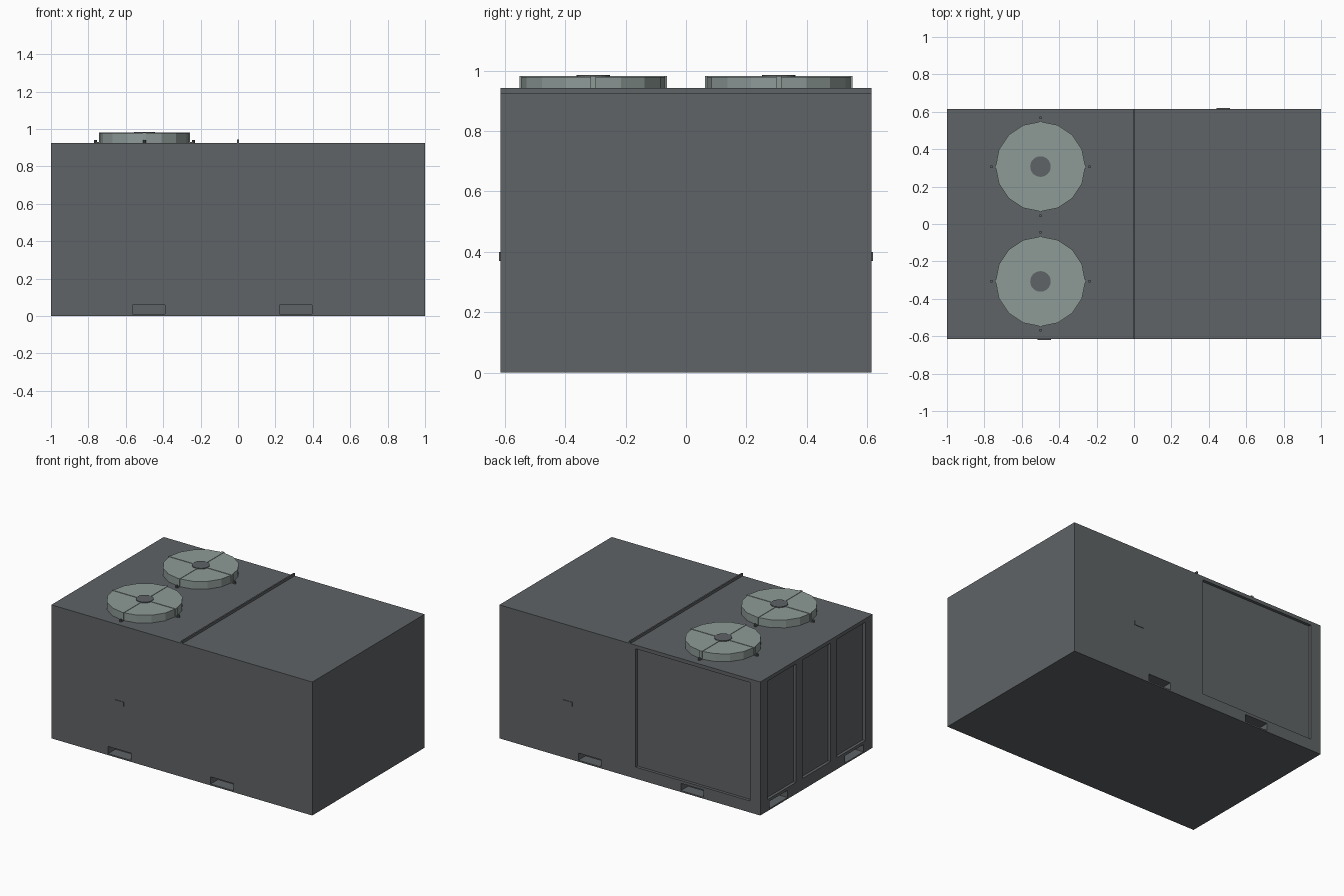
import bpy, bmesh
from math import cos, sin, pi
from mathutils import Matrix, Vector

cube = bpy.data.objects.get("Cube")
if cube:
    bpy.data.objects.remove(cube, do_unlink=True)


def material(name, rgb):
    m = bpy.data.materials.new(name)
    m.use_nodes = True
    m.diffuse_color = (*rgb, 1)
    m.node_tree.nodes["Principled BSDF"].inputs["Base Color"].default_value = (*rgb, 1)
    return m


GREY = material("casing grey", (0.115, 0.126, 0.132))
PALE = material("fan pale green grey", (0.27, 0.325, 0.31))


def finish(name, bm, mat):
    mesh = bpy.data.meshes.new(name)
    bm.to_mesh(mesh)
    bm.free()
    mesh.materials.append(mat)
    ob = bpy.data.objects.new(name, mesh)
    bpy.context.collection.objects.link(ob)
    return ob


def add_box(bm, x, y, z):
    """Box from (min, max) ranges on each axis."""
    centre = Vector([(a + b) / 2 for a, b in (x, y, z)])
    size = Vector([b - a for a, b in (x, y, z)])
    bmesh.ops.create_cube(bm, size=1, matrix=Matrix.Translation(centre) @ Matrix.Diagonal(size.to_4d()))


def add_disc(bm, x, y, z0, z1, radius, sides):
    bmesh.ops.create_cone(bm, cap_ends=True, segments=sides, radius1=radius, radius2=radius,
                          depth=z1 - z0, matrix=Matrix.Translation((x, y, (z0 + z1) / 2)))


def box(name, x, y, z, mat=GREY):
    bm = bmesh.new()
    add_box(bm, x, y, z)
    return finish(name, bm, mat)


W, D, TOP = 1.0, 0.615, 0.925
RECESS, POCKET = 0.02, 0.08
PANEL_Z, POCKET_Z = (0.08, 0.9), (0.01, 0.06)

# Casing with recessed panels and lifting pockets
casing = box("casing", (-W, W), (-D, D), (0, TOP))
cuts = bmesh.new()
add_box(cuts, (-0.923, -0.045), (D - RECESS, D + 0.1), PANEL_Z)
for y in (-0.38, 0, 0.38):
    add_box(cuts, (-W - 0.1, -W + RECESS), (y - 0.155, y + 0.155), PANEL_Z)
for y in (-0.415, 0.415):
    add_box(cuts, (-W - 0.1, -W + POCKET), (y - 0.1, y + 0.1), POCKET_Z)
for x in (-0.478, 0.308):
    add_box(cuts, (x - 0.087, x + 0.087), (-D - 0.1, -D + POCKET), POCKET_Z)
    add_box(cuts, (x - 0.087, x + 0.087), (D - POCKET, D + 0.1), POCKET_Z)
cutter = finish("casing_cutter", cuts, GREY)
cutter.hide_render = True
cutter.hide_set(True)
mod = casing.modifiers.new("recesses", "BOOLEAN")
mod.operation, mod.solver, mod.object = "DIFFERENCE", "EXACT", cutter

# Roof seam and door latches
box("roof_seam", (-0.005, 0.005), (-D, D), (TOP, 0.943))
box("front_latch", (-0.517, -0.445), (-D - 0.004, -D), (0.37, 0.4))
box("back_latch", (0.44, 0.512), (D, D + 0.004), (0.37, 0.4))

# Roof fans: drum, hub, guard straps and feet
FX, R, FAN_TOP = -0.5, 0.24, 0.979
for label, fy in (("front", -0.307), ("back", 0.307)):
    bm = bmesh.new()
    add_disc(bm, FX, fy, TOP, FAN_TOP, R, 16)
    finish(label + "_fan_drum", bm, PALE)

    bm = bmesh.new()
    add_disc(bm, FX, fy, FAN_TOP, 0.985, 0.055, 24)
    finish(label + "_fan_hub", bm, GREY)

    straps, feet = bmesh.new(), bmesh.new()
    reach = R + 0.004
    add_box(straps, (FX - reach, FX + reach), (fy - 0.009, fy + 0.009), (TOP, FAN_TOP + 0.003))
    add_box(straps, (FX - 0.009, FX + 0.009), (fy - reach, fy + reach), (TOP, FAN_TOP + 0.003))
    for k in range(4):
        dx, dy = cos(k * pi / 2), sin(k * pi / 2)
        add_disc(feet, FX + dx * 0.262, fy + dy * 0.262, TOP, 0.94, 0.008, 8)
        px, py = FX + dx * 0.25, fy + dy * 0.25
        add_box(feet, (px - 0.008, px + 0.008), (py - 0.008, py + 0.008), (TOP, 0.931))
    finish(label + "_fan_straps", straps, PALE)
    finish(label + "_fan_feet", feet, GREY)
